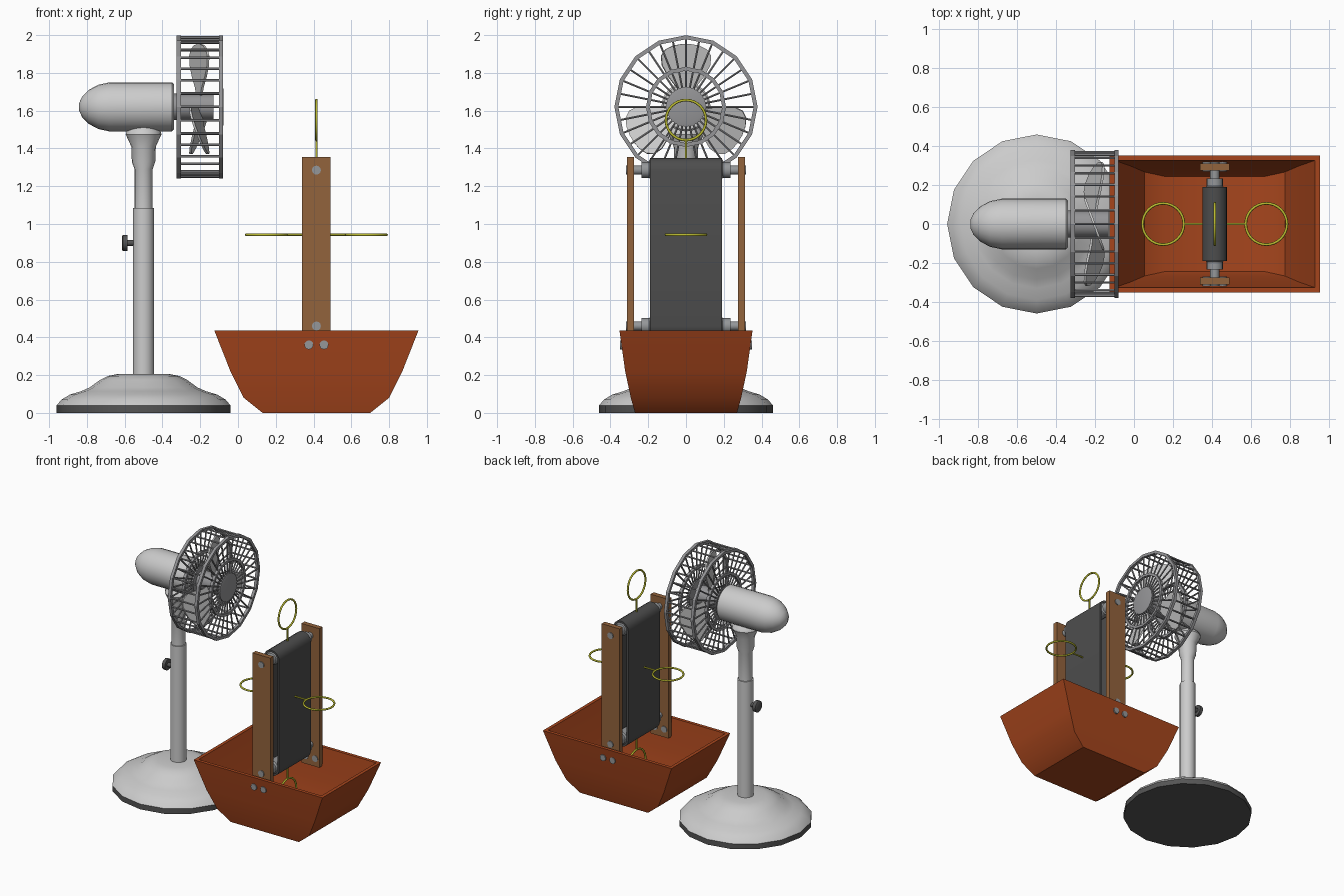
import bpy, bmesh
from math import sin, cos, pi, radians
from mathutils import Vector, Matrix

if "Cube" in bpy.data.objects:
    bpy.data.objects.remove(bpy.data.objects["Cube"])


def material(name, rgb):
    m = bpy.data.materials.new(name)
    m.diffuse_color = (*rgb, 1)
    m.use_nodes = True
    m.node_tree.nodes["Principled BSDF"].inputs["Base Color"].default_value = m.diffuse_color
    return m


RUST = material("rust_red", (0.38, 0.06, 0.012))
WOOD = material("wood", (0.29, 0.125, 0.045))
BELT = material("belt_rubber", (0.075, 0.075, 0.075))
DARK = material("dark_grey", (0.09, 0.09, 0.09))
WIRE = material("cage_grey", (0.3, 0.3, 0.31))
GOLD = material("yellow", (0.5, 0.5, 0.03))
STEEL = material("steel", (0.3, 0.31, 0.32))


def finish(name, bm, mat=None, angle=35):
    bmesh.ops.recalc_face_normals(bm, faces=bm.faces)
    me = bpy.data.meshes.new(name)
    bm.to_mesh(me)
    bm.free()
    ob = bpy.data.objects.new(name, me)
    bpy.context.collection.objects.link(ob)
    if mat:
        me.materials.append(mat)
    if angle:
        bpy.ops.object.select_all(action='DESELECT')
        ob.select_set(True)
        bpy.context.view_layer.objects.active = ob
        bpy.ops.object.shade_smooth_by_angle(angle=radians(angle))
    return ob


def skin(bm, loops, closed=False):
    """Bridge equal-length vertex loops; cap the ends unless closed."""
    rings = [[bm.verts.new(p) for p in lp] for lp in loops]
    pairs = list(zip(rings, rings[1:])) + ([(rings[-1], rings[0])] if closed else [])
    n = len(rings[0])
    for a, b in pairs:
        for i in range(n):
            j = (i + 1) % n
            bm.faces.new((a[i], a[j], b[j], b[i]))
    if not closed:
        bm.faces.new(rings[0])
        bm.faces.new(rings[-1])


def spin(bm, profile, n, loc, axis=(0, 0, 1), closed=False):
    """Revolve (radius, height) points around an axis through loc."""
    q = Vector((0, 0, 1)).rotation_difference(Vector(axis))
    loops = [[Vector(loc) + q @ Vector((r * cos(2 * pi * i / n), r * sin(2 * pi * i / n), h))
              for i in range(n)] for r, h in profile]
    skin(bm, loops, closed)


def lathe(name, profile, n, loc, axis=(0, 0, 1), mat=None, closed=False, angle=35):
    bm = bmesh.new()
    spin(bm, profile, n, loc, axis, closed)
    return finish(name, bm, mat, angle)


def rod(bm, p, q, r, n=6):
    p, q = Vector(p), Vector(q)
    d = q - p
    spin(bm, [(r, 0), (r, d.length)], n, p, d.normalized())


# ---- fan stand
FX, FZ = -0.5, 1.62
lathe("base_rim", [(0.46, 0), (0.46, 0.04)], 16, (FX, 0, 0), mat=DARK)
lathe("base_dome", [(0.46, 0.04), (0.435, 0.07), (0.39, 0.097), (0.33, 0.115), (0.285, 0.135),
                    (0.23, 0.175), (0.19, 0.195), (0.14, 0.205), (0.05, 0.205)], 16, (FX, 0, 0))
lathe("lower_pole", [(0.056, 0.2), (0.056, 1.085)], 16, (FX, 0, 0))
lathe("upper_pole", [(0.048, 1.08), (0.048, 1.29), (0.062, 1.33), (0.065, 1.41),
                     (0.095, 1.475), (0.09, 1.49), (0.06, 1.52)], 16, (FX, 0, 0))
lathe("height_knob", [(0.016, 0), (0.016, 0.04), (0.042, 0.04), (0.042, 0.065), (0.034, 0.07)],
      12, (FX - 0.045, 0, 0.9), (-1, 0, 0), DARK)

# ---- motor housing and shaft
lathe("motor_housing", [(0.12, -0.34), (0.13, -0.35), (0.13, -0.68), (0.117, -0.74), (0.09, -0.79),
                        (0.055, -0.825), (0.02, -0.841)], 24, (0, 0, FZ), (1, 0, 0))
lathe("motor_shaft", [(0.07, -0.345), (0.07, -0.13)], 16, (0, 0, FZ), (1, 0, 0), WIRE)

# ---- fan cage: rings, bars and spokes
XB, XF = -0.314, -0.09
for tag, x in (("rear", XB), ("front", XF)):
    for part, ro, ri in (("outer", 0.379, 0.358), ("inner", 0.212, 0.192)):
        lathe(f"cage_{tag}_{part}_ring",
              [(ri, x - 0.011), (ro, x - 0.011), (ro, x + 0.011), (ri, x + 0.011)],
              16, (0, 0, FZ), (1, 0, 0), WIRE, closed=True, angle=0)
lathe("cage_front_hub", [(0.105, -0.1), (0.105, -0.08), (0.09, -0.076)], 16, (0, 0, FZ), (1, 0, 0), WIRE)
lathe("cage_rear_hub", [(0.105, -0.322), (0.105, -0.304)], 16, (0, 0, FZ), (1, 0, 0), WIRE)
bm = bmesh.new()
for i in range(32):
    a = 2 * pi * i / 32
    r = 0.369 * (cos(pi / 16) if i % 2 else 1)
    at = lambda x, k: (x, k * sin(a), FZ + k * cos(a))
    rod(bm, at(XB, r), at(XF, r), 0.007)
    for x in (XB, XF):
        rod(bm, at(x, 0.08), at(x, r), 0.006)
finish("cage_wires", bm, WIRE)

# ---- three pitched blades
outline = [(0.05, 0.03), (0.1, 0.05), (0.16, 0.1), (0.22, 0.135), (0.27, 0.14),
           (0.305, 0.115), (0.325, 0.07), (0.333, 0.02)]
for k in range(3):
    bm = bmesh.new()
    loops = [[(x, s * w, z) for x, s in ((-0.006, -1), (-0.006, 1), (0.006, 1), (0.006, -1))]
             for z, w in outline]
    skin(bm, loops)
    M = (Matrix.Translation((-0.205, 0, FZ)) @ Matrix.Rotation(k * 2 * pi / 3, 4, 'X')
         @ Matrix.Rotation(radians(20), 4, 'Z'))
    bm.transform(M)
    finish(f"fan_blade_{k + 1}", bm)

# ---- hollow hull
outer = [(0, 0.13, 0.70, 0.27), (0.08, 0.03, 0.80, 0.292), (0.22, -0.04, 0.87, 0.322),
         (0.435, -0.125, 0.955, 0.352)]
t = 0.025
inner = [(0.435 if z > 0.4 else max(z, 0.03), a + t, b - t, y - t) for z, a, b, y in reversed(outer)]
bm = bmesh.new()
skin(bm, [[(a, -y, z), (b, -y, z), (b, y, z), (a, y, z)] for z, a, b, y in outer + inner])
finish("hull", bm, RUST, 30)

# ---- conveyor: posts, bolts, rollers, belt
CX, ZT, ZB = 0.415, 1.285, 0.46
for side, s in (("front", -1), ("back", 1)):
    bm = bmesh.new()
    bmesh.ops.create_cube(bm, size=1, matrix=Matrix.Translation((CX, s * 0.293, 0.8275))
                          @ Matrix.Diagonal((0.15, 0.037, 1.055, 1)))
    finish(f"{side}_post", bm, WOOD, 0)
    for j, (x, z, y0, y1) in enumerate(((CX, ZT, 0.3, 0.318), (CX, ZB, 0.3, 0.318),
                                        (CX - 0.04, 0.36, 0.27, 0.35), (CX + 0.04, 0.36, 0.27, 0.35))):
        bm = bmesh.new()
        rod(bm, (x, s * y0, z), (x, s * y1, z), 0.024, 12)
        finish(f"{side}_bolt_{j + 1}", bm, STEEL)
for tag, z in (("top", ZT), ("bottom", ZB)):
    lathe(f"{tag}_roller", [(0.024, -0.29), (0.024, -0.235), (0.042, -0.235), (0.042, -0.195), (0.05, -0.185),
                            (0.05, 0.185), (0.042, 0.195), (0.042, 0.235), (0.024, 0.235), (0.024, 0.29)],
          16, (CX, 0, z), (0, 1, 0), STEEL)


def stadium(r, y):
    return [(CX + r * cos(pi * (i + h * 8) / 8), y, (ZB if h else ZT) + r * sin(pi * (i + h * 8) / 8))
            for h in (0, 1) for i in range(9)]


bm = bmesh.new()
skin(bm, [stadium(0.064, -0.19), stadium(0.064, 0.19), stadium(0.05, 0.19), stadium(0.05, -0.19)], closed=True)
finish("belt", bm, BELT)

# ---- four wire hoops standing out from the belt
for name, base, d in (("top", (CX, 0, 1.345), (0, 0, 1)), ("bottom", (CX, 0, 0.4), (0, 0, -1)),
                      ("left", (CX - 0.06, 0, 0.943), (-1, 0, 0)), ("right", (CX + 0.06, 0, 0.943), (1, 0, 0))):
    base, d = Vector(base), Vector(d)
    side = Vector((0, 1, 0))
    nrm = d.cross(side)
    c = base + d * 0.205
    bm = bmesh.new()
    rod(bm, base, base + d * 0.1, 0.006, 8)
    loops = []
    for i in range(32):
        u = d * cos(2 * pi * i / 32) + side * sin(2 * pi * i / 32)
        loops.append([c + u * (0.106 + 0.007 * cos(pi * j / 4)) + nrm * 0.007 * sin(pi * j / 4)
                      for j in range(8)])
    skin(bm, loops, closed=True)
    finish(f"{name}_hoop", bm, GOLD, 50)
